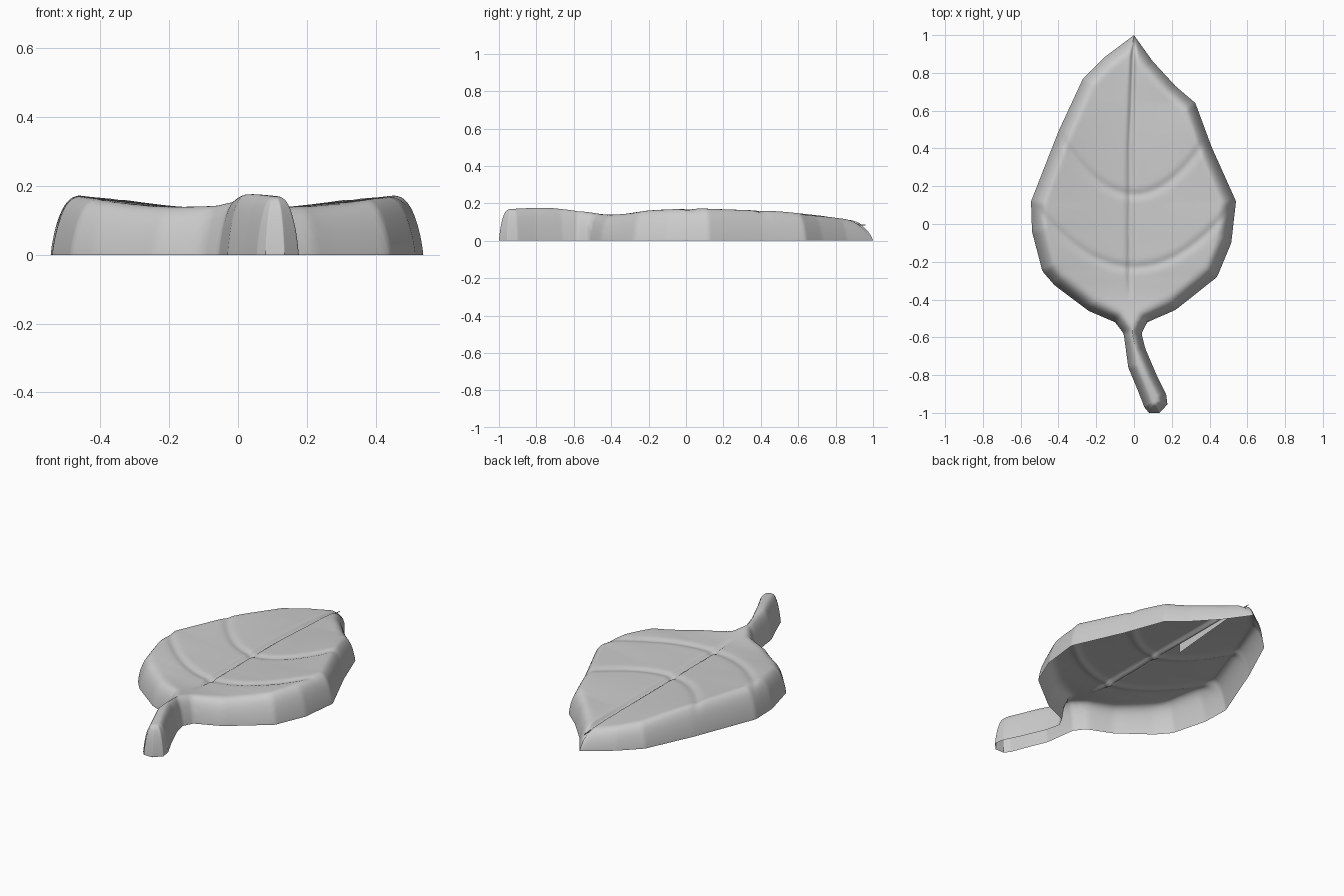
import bpy, bmesh, math
from mathutils import Vector

if "Cube" in bpy.data.objects:
    bpy.data.objects.remove(bpy.data.objects["Cube"])

# outline of blade and stem, both sides from stem end to tip
LEFT = [(.08, -1), (.055, -.97), (.02, -.88), (-.03, -.76), (-.045, -.65), (-.055, -.58),
        (-.1, -.52), (-.24, -.46), (-.42, -.325), (-.485, -.25), (-.54, -.04), (-.545, .12),
        (-.4, .49), (-.27, .77), (-.16, .88), (0, 1)]
RIGHT = [(.135, -1), (.177, -.955), (.17, -.9), (.12, -.8), (.06, -.66), (.04, -.58),
         (.07, -.52), (.22, -.455), (.44, -.28), (.515, -.1), (.54, .12), (.41, .41),
         (.325, .64), (.22, .73), (.1, .86), (0, 1)]
# crest heights along y: near the rim, and on the centre line
RIM = [(-1, .165), (-.9, .172), (-.75, .178), (-.6, .165), (-.4, .14), (-.2, .165),
       (.05, .174), (.5, .162), (.8, .132), (.95, .112), (1, .1)]
MID = [(-1, .165), (-.9, .172), (-.75, .178), (-.6, .165), (-.4, .134), (-.2, .132),
       (.4, .13), (.8, .118), (1, .1)]


def lerp(table, v):
    for (a, fa), (b, fb) in zip(table, table[1:]):
        if v <= b:
            return fa + (fb - fa) * (v - a) / (b - a)
    return table[-1][1]


def smooth(table, v):
    return sum(lerp(table, max(-1, min(1, v + k * .02))) for k in range(-3, 4)) / 7


def side(table, y):
    return lerp([(b, a) for a, b in table], y)


loop = LEFT + RIGHT[::-1]
SEGS = list(zip(loop, loop[1:] + loop[:1]))


def edge_distance(x, y):
    best = 9
    for (ax, ay), (bx, by) in SEGS:
        dx, dy = bx - ax, by - ay
        l2 = dx * dx + dy * dy
        t = max(0, min(1, ((x - ax) * dx + (y - ay) * dy) / l2)) if l2 else 0
        best = min(best, math.hypot(x - ax - t * dx, y - ay - t * dy))
    return best


def rib_x(y):
    return -.02 * max(0, min(1, (1 - y) / .6))


def groove(d, width):
    return math.exp(-(d / width) ** 2)


def height(x, y, t, rim, mid):
    d = edge_distance(x, y)
    w = lerp([(-1, .065), (-.6, .065), (-.4, .1), (1, .09)], y)
    u = min(d / w, 1)
    shape = (1 - (1 - u) ** 3) ** .8
    z = mid + (rim - mid) * min(1, abs(t) / .85) ** 1.5
    # midrib and the two pairs of curved side veins
    z -= .018 * groove(x - rib_x(y), .014) * max(0, min(1, (y + .4) / .15))
    for y0, k in ((-.23, 1.2), (.155, 2.0)):
        off = (y - y0 - k * x * x) / math.hypot(1, 2 * k * x)
        z -= .009 * groove(off, .022) * u
    return max(0, z * shape)


# leaf shell, open underneath
ROWS, COLS = 230, 120
bm = bmesh.new()
grid = []
for i in range(ROWS + 1):
    y = math.sin(math.pi / 2 * (2 * i / ROWS - 1))
    xl, xr = side(LEFT, y), side(RIGHT, y)
    rim, mid = smooth(RIM, y), smooth(MID, y)
    row = []
    for j in range(COLS + 1):
        t = math.sin(math.pi / 2 * (2 * j / COLS - 1))
        x = (xl + xr) / 2 + t * (xr - xl) / 2
        row.append(bm.verts.new((x, y, height(x, y, t, rim, mid))))
    grid.append(row)
for a, b in zip(grid, grid[1:]):
    for j in range(COLS):
        bm.faces.new((a[j], a[j + 1], b[j + 1], b[j]))
bmesh.ops.remove_doubles(bm, verts=bm.verts, dist=.00002)


def finish(bm, name):
    me = bpy.data.meshes.new(name)
    bm.to_mesh(me)
    bm.free()
    ob = bpy.data.objects.new(name, me)
    bpy.context.collection.objects.link(ob)
    for p in me.polygons:
        p.use_smooth = True
    return ob


finish(bm, "leaf_shell")

# folded midrib crease hanging inside the shell near the tip
bm = bmesh.new()
strip = []
for i in range(9):
    y = .36 + .6 * i / 8
    top = smooth(MID, y) - .018
    drop = .05 * (1 - i / 8) + .004
    strip.append([bm.verts.new((rib_x(y), y, z)) for z in (top, top - drop)])
for a, b in zip(strip, strip[1:]):
    bm.faces.new((a[0], a[1], b[1], b[0]))
finish(bm, "midrib_fold")
